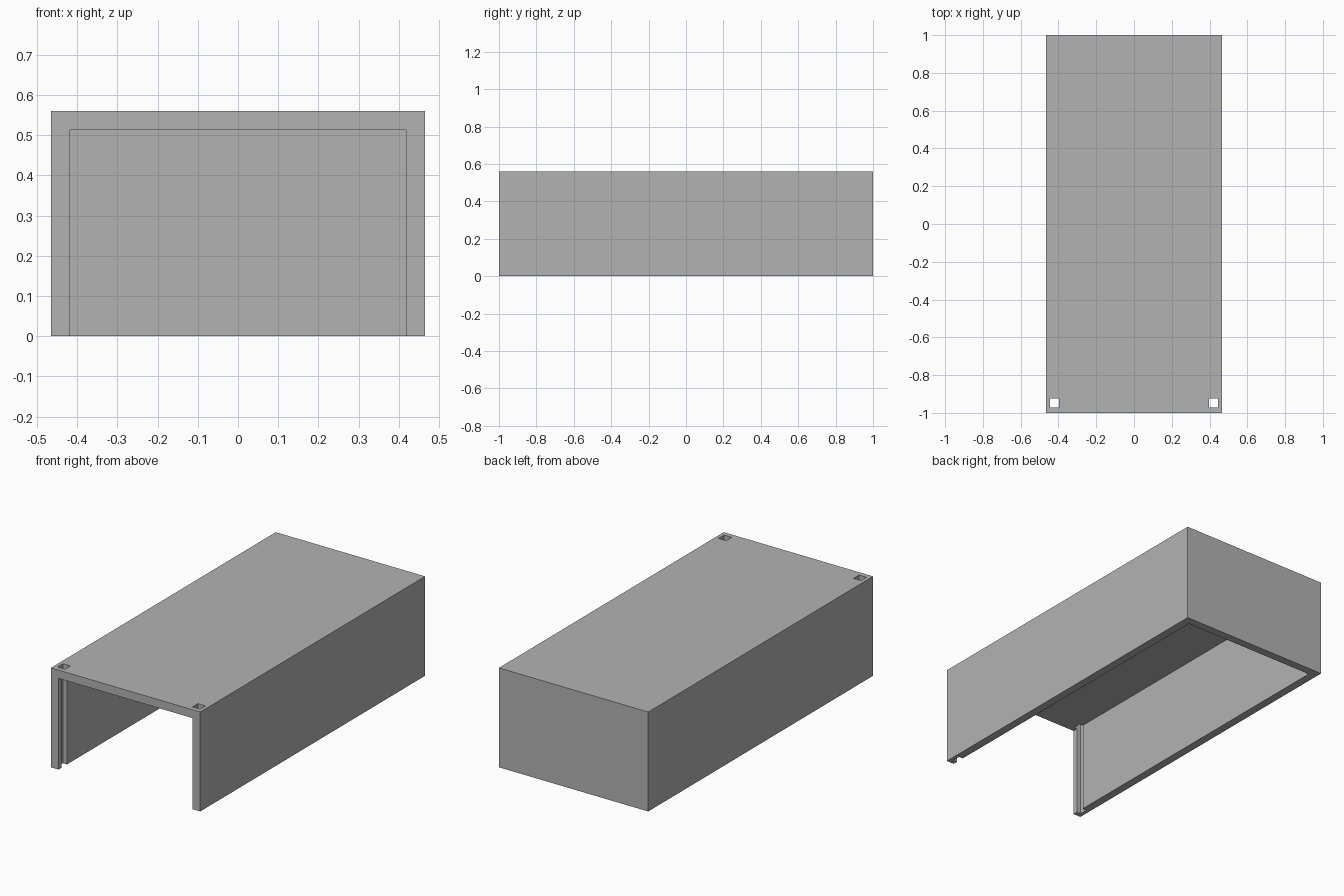
import bpy

cube = bpy.data.objects.get("Cube")
if cube:
    bpy.data.objects.remove(cube, do_unlink=True)

WIDTH, LENGTH, HEIGHT, WALL = 0.93, 2.0, 0.56, 0.047

grey = bpy.data.materials.new("plain_grey")
grey.use_nodes = True
colour = (0.45, 0.45, 0.45, 1)
grey.diffuse_color = colour
grey.node_tree.nodes["Principled BSDF"].inputs["Base Color"].default_value = colour


def box(name, low, high):
    """Axis-aligned box between two corners."""
    centre = [(a + b) / 2 for a, b in zip(low, high)]
    bpy.ops.mesh.primitive_cube_add(size=1, location=centre)
    obj = bpy.context.object
    obj.name = name
    obj.scale = [b - a for a, b in zip(low, high)]
    bpy.ops.object.transform_apply(location=True, rotation=False, scale=True)
    obj.data.materials.append(grey)
    return obj


def cut(target, cutter):
    """Subtract the cutter, then remove it."""
    cutter.hide_render = True
    mod = target.modifiers.new("cut", "BOOLEAN")
    mod.operation = "DIFFERENCE"
    mod.solver = "EXACT"
    mod.object = cutter
    bpy.context.view_layer.objects.active = target
    bpy.ops.object.modifier_apply(modifier=mod.name)
    bpy.data.objects.remove(cutter, do_unlink=True)


# Outer cover
hx, hy = WIDTH / 2, LENGTH / 2
cover = box("cover", (-hx, -hy, 0), (hx, hy, HEIGHT))

# Hollow inside, open at the front and bottom
cut(cover, box("hollow", (WALL - hx, -hy - 0.1, -0.1), (hx - WALL, hy - WALL, HEIGHT - WALL)))

# Vertical door slots: square holes in the roof, grooves in the side walls
for side in (-1, 1):
    xs = sorted((side * 0.397, side * 0.444))
    cut(cover, box("slot", (xs[0], -0.972, -0.1), (xs[1], -0.924, HEIGHT + 0.1)))
